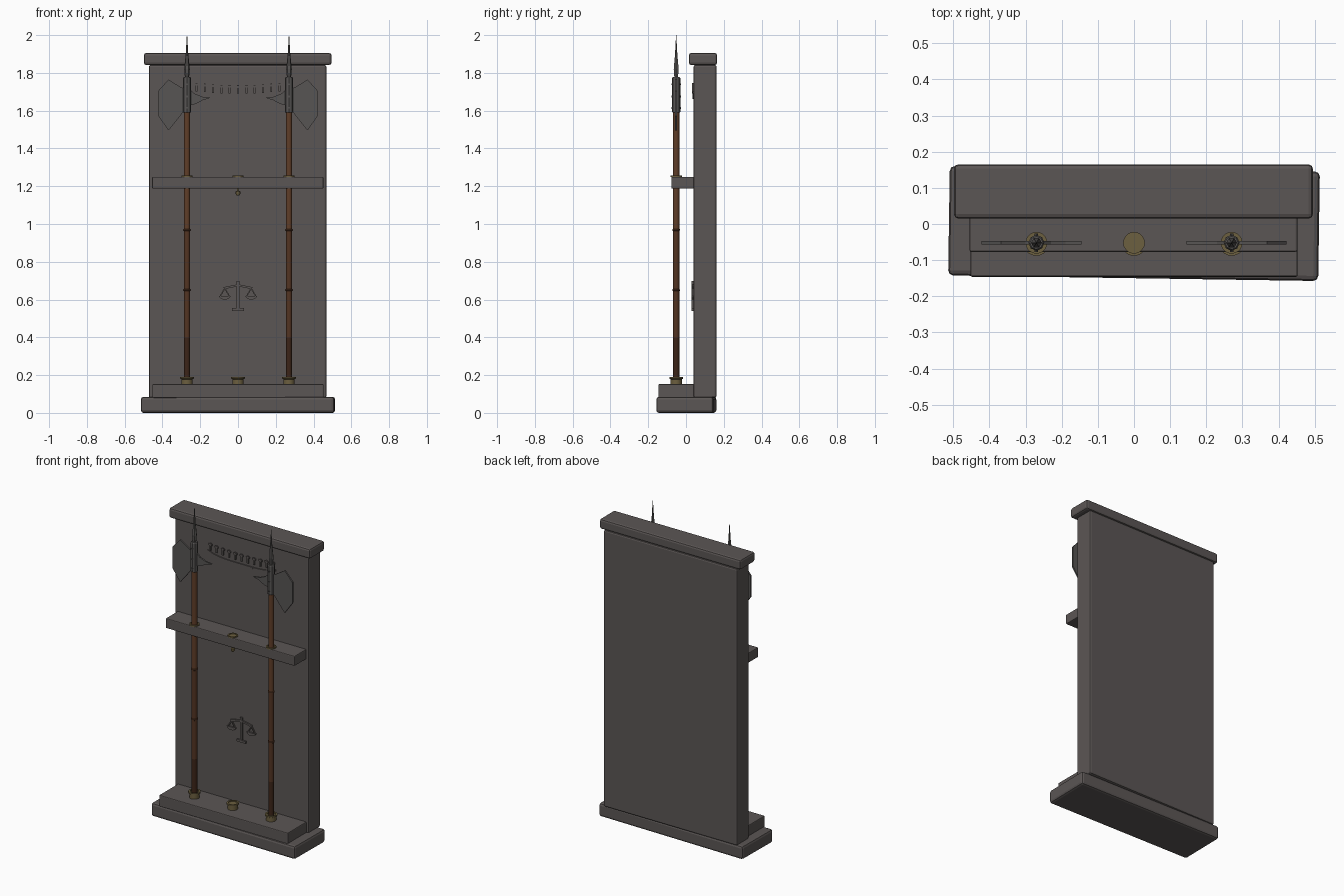
import bpy, bmesh, math
from mathutils import Matrix, Vector

old = bpy.data.objects.get("Cube")
if old:
    bpy.data.objects.remove(old, do_unlink=True)


def material(name, rgb):
    m = bpy.data.materials.new(name)
    m.use_nodes = True
    m.diffuse_color = (*rgb, 1)
    m.node_tree.nodes["Principled BSDF"].inputs["Base Color"].default_value = (*rgb, 1)
    return m


STONE = material("warm grey stone", (0.105, 0.093, 0.09))
STEEL = material("dark steel", (0.095, 0.09, 0.087))
BRASS = material("aged brass", (0.15, 0.115, 0.05))
WOOD = material("brown wood", (0.115, 0.047, 0.021))
MID_WOOD = material("deep brown wood", (0.085, 0.034, 0.016))
DARK_WOOD = material("dark brown wood", (0.045, 0.018, 0.009))

ROD_Y = -0.052
PANEL_Y = 0.04


def finish(name, bm, mats, smooth=False):
    bmesh.ops.recalc_face_normals(bm, faces=bm.faces)
    mesh = bpy.data.meshes.new(name)
    bm.to_mesh(mesh)
    bm.free()
    for m in mats:
        mesh.materials.append(m)
    ob = bpy.data.objects.new(name, mesh)
    bpy.context.collection.objects.link(ob)
    if smooth:
        bpy.ops.object.select_all(action="DESELECT")
        ob.select_set(True)
        bpy.context.view_layer.objects.active = ob
        bpy.ops.object.shade_smooth_by_angle(angle=math.radians(40))
    return ob


def add_box(bm, lo, hi):
    lo, hi = Vector(lo), Vector(hi)
    bmesh.ops.create_cube(bm, size=1, matrix=Matrix.Translation((lo + hi) / 2)
                          @ Matrix.Diagonal((*(hi - lo), 1)))


def slab(name, lo, hi, bevel, turn=0):
    bm = bmesh.new()
    add_box(bm, lo, hi)
    bmesh.ops.rotate(bm, verts=bm.verts, matrix=Matrix.Rotation(turn, 3, "Z"))
    ob = finish(name, bm, [STONE])
    mod = ob.modifiers.new("rounded edges", "BEVEL")
    mod.width = bevel
    mod.segments = 2
    return ob


def lathe(name, x, y, profile, sides, mats, smooth=True, rule=None):
    """Revolve (radius, height) pairs about a vertical axis."""
    bm = bmesh.new()
    rings = []
    for r, z in profile:
        rings.append([bm.verts.new((x + r * math.cos(a), y + r * math.sin(a), z))
                      for a in (math.tau * i / sides for i in range(sides))])
    for a, b in zip(rings, rings[1:]):
        for i in range(sides):
            j = (i + 1) % sides
            bm.faces.new((a[i], a[j], b[j], b[i]))
    bm.faces.new(rings[0])
    bm.faces.new(rings[-1])
    if rule:
        for f in bm.faces:
            f.material_index = rule(f.calc_center_median().z)
    return finish(name, bm, mats, smooth)


def add_plate(bm, points, y, depth):
    """Extrude an outline in x, z backwards along y."""
    face = bm.faces.new([bm.verts.new((x, y, z)) for x, z in points])
    out = bmesh.ops.extrude_face_region(bm, geom=[face])
    moved = [v for v in out["geom"] if isinstance(v, bmesh.types.BMVert)]
    bmesh.ops.translate(bm, verts=moved, vec=(0, depth, 0))


def strip(bm, a, b, width, y, depth):
    a, b = Vector(a), Vector(b)
    d = (b - a).normalized() * width / 2
    n = Vector((-d.y, d.x))
    add_plate(bm, [a + n, a - n, b - n, b + n], y, depth)


# Stone stand
slab("base_plinth", (-0.512, -0.15, 0), (0.512, 0.153, 0.085), 0.014, -0.015)
slab("base_step", (-0.453, -0.146, 0.08), (0.453, 0.06, 0.152), 0.005)
slab("back_panel", (-0.472, PANEL_Y, 0.08), (0.468, 0.162, 1.842), 0.01)
slab("top_cap", (-0.498, 0.015, 1.842), (0.495, 0.165, 1.905), 0.012)
slab("cross_rail", (-0.455, -0.077, 1.187), (0.452, 0.05, 1.25), 0.005)

# Brass cups on the step and collars on the rail
for label, x in (("right", -0.27), ("middle", 0), ("left", 0.27)):
    lathe(label + "_cup", x, ROD_Y,
          [(0.03, 0.15), (0.03, 0.178), (0.036, 0.181), (0.036, 0.19),
           (0.026, 0.19), (0.026, 0.184)], 20, [BRASS])
    lathe(label + "_rail_collar", x, ROD_Y,
          [(0.03, 1.248), (0.03, 1.256), (0.022, 1.256), (0.022, 1.252)], 20, [BRASS])
lathe("rail_peg", 0, ROD_Y, [(0.006, 1.19), (0.006, 1.176), (0.012, 1.172),
                             (0.012, 1.158), (0.006, 1.15)], 12, [BRASS])

# Axe weapons, mirrored
for label, s in (("right", -1), ("left", 1)):
    x0 = s * 0.27
    lathe(label + "_shaft", x0, ROD_Y,
          [(0.017, 0.184), (0.017, 0.4), (0.017, 0.645), (0.02, 0.647), (0.02, 0.654),
           (0.017, 0.656), (0.017, 0.963), (0.02, 0.965), (0.02, 0.972),
           (0.017, 0.974), (0.017, 1.6)], 14, [WOOD, MID_WOOD, DARK_WOOD],
          rule=lambda z: 2 if z < 0.4 else 1 if z < 0.97 else 0)
    lathe(label + "_socket", x0, ROD_Y,
          [(0.019, 1.59), (0.022, 1.594), (0.022, 1.772), (0.018, 1.778)], 8, [STEEL], False)
    lathe(label + "_spike", x0, ROD_Y,
          [(0.011, 1.775), (0.015, 1.82), (0.007, 1.9), (0.0008, 2.0)], 6, [STEEL], False)

    # Broad blade outside, curved beak inside
    bm = bmesh.new()
    blade = [(0.015, 1.72), (0.03, 1.722), (0.098, 1.765), (0.152, 1.705),
             (0.152, 1.572), (0.098, 1.495), (0.03, 1.58), (0.015, 1.6)]
    beak = [(-0.015, 1.715), (-0.04, 1.69), (-0.08, 1.674), (-0.125, 1.668),
            (-0.085, 1.656), (-0.045, 1.635), (-0.015, 1.63)]
    for outline in (blade, beak):
        add_plate(bm, [(x0 + s * x, z) for x, z in outline], ROD_Y - 0.005, 0.01)
    finish(label + "_axe_head", bm, [STEEL])

    # Rivets through the socket
    bm = bmesh.new()
    for z in (1.615, 1.675, 1.74):
        bmesh.ops.create_cone(bm, cap_ends=True, segments=8, radius1=0.005, radius2=0.005,
                              depth=0.052, matrix=Matrix.Translation((x0, ROD_Y, z))
                              @ Matrix.Rotation(math.pi / 2, 4, "X"))
    finish(label + "_socket_rivets", bm, [STEEL])

# Raised frieze of small posts above a sagging band
bm = bmesh.new()
count = 11
for i in range(count):
    t = 2 * i / (count - 1) - 1
    x, z = t * 0.22, 1.69 + 0.012 * t * t
    strip(bm, (x, z), (x, z + 0.045), 0.01, PANEL_Y - 0.008, 0.012)
    strip(bm, (x - 0.012, z + 0.036), (x + 0.012, z + 0.036), 0.01, PANEL_Y - 0.007, 0.011)
band = [(0.24 * t / 6, 1.668 + 0.028 * (t / 6) ** 4) for t in range(-6, 7)]
for a, b in zip(band, band[1:]):
    strip(bm, a, b, 0.01, PANEL_Y - 0.006, 0.01)
finish("panel_frieze", bm, [STONE])

# Raised balance emblem
bm = bmesh.new()
y, d = PANEL_Y - 0.01, 0.014
strip(bm, (0, 0.555), (0, 0.698), 0.014, y, d)
strip(bm, (-0.032, 0.547), (0.032, 0.547), 0.014, y, d)
for s in (-1, 1):
    strip(bm, (0, 0.675), (s * 0.04, 0.668), 0.011, y + 0.001, d)
    strip(bm, (s * 0.04, 0.668), (s * 0.075, 0.66), 0.011, y + 0.001, d)
    for side in (-1, 1):
        strip(bm, (s * 0.07, 0.66), (s * 0.07 + side * 0.024, 0.618), 0.006, y + 0.002, d - 0.002)
    add_plate(bm, [(s * 0.07 + 0.031 * math.cos(a), 0.62 + 0.02 * math.sin(a))
                   for a in (math.pi + math.pi * i / 8 for i in range(9))], y, d)
finish("balance_emblem", bm, [STONE])
